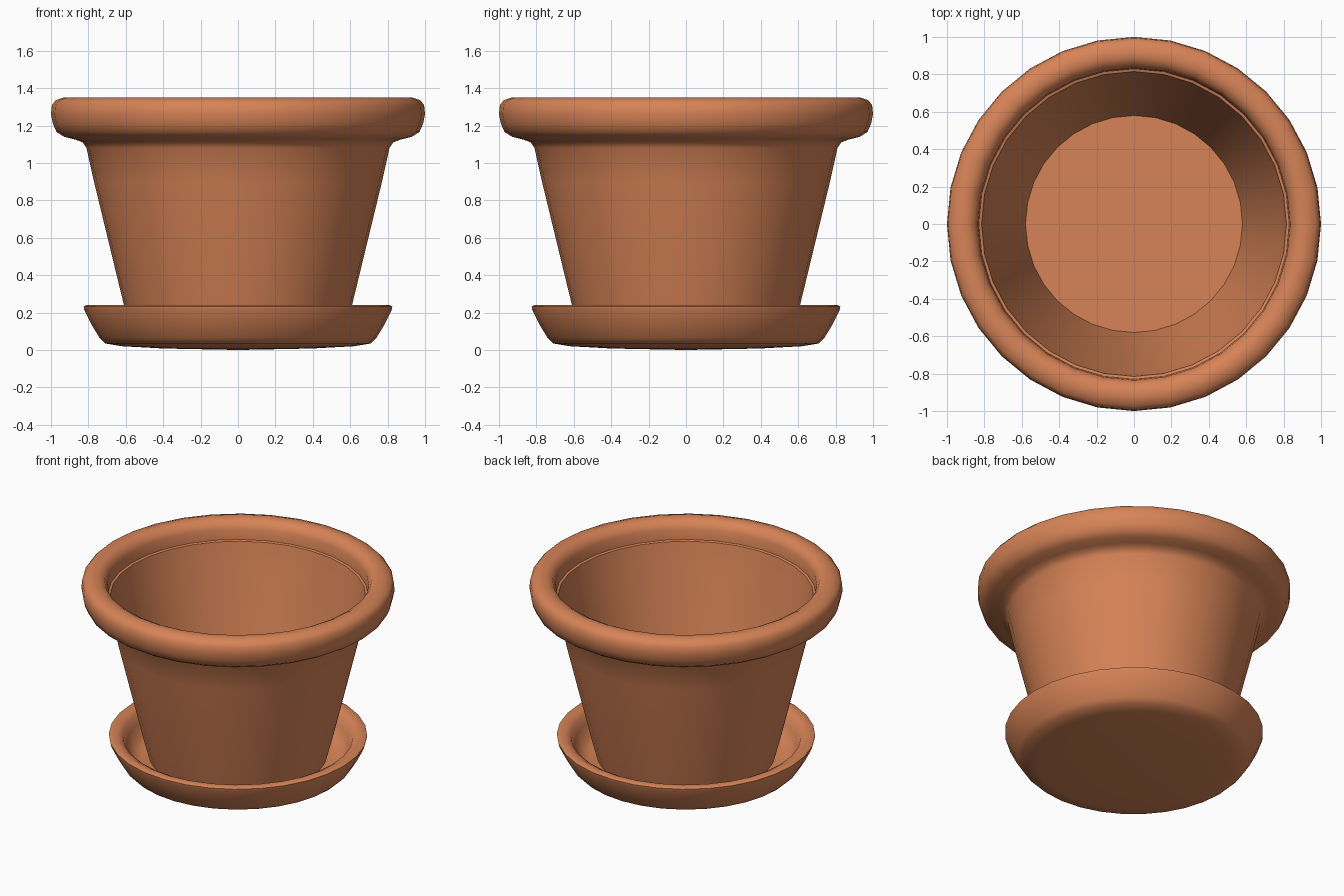
import bpy
import bmesh
import math
from mathutils import Matrix, Vector

cube = bpy.data.objects.get("Cube")
if cube:
    bpy.data.objects.remove(cube, do_unlink=True)

SIDES = 32

terracotta = bpy.data.materials.new("terracotta")
terracotta.use_nodes = True
colour = (0.68, 0.23, 0.095, 1)
terracotta.diffuse_color = colour
terracotta.node_tree.nodes["Principled BSDF"].inputs["Base Color"].default_value = colour


def lathe(name, profile):
    """Spin a (radius, height) profile around the z axis."""
    bm = bmesh.new()
    verts = [bm.verts.new((r, 0, z)) for r, z in profile]
    edges = [bm.edges.new(pair) for pair in zip(verts, verts[1:])]
    bmesh.ops.spin(bm, geom=verts + edges, cent=(0, 0, 0), axis=(0, 0, 1),
                   angle=math.tau, steps=SIDES, use_merge=True)
    bmesh.ops.remove_doubles(bm, verts=bm.verts, dist=0.0005)
    bmesh.ops.recalc_face_normals(bm, faces=bm.faces)
    mesh = bpy.data.meshes.new(name)
    bm.to_mesh(mesh)
    bm.free()
    mesh.materials.append(terracotta)
    obj = bpy.data.objects.new(name, mesh)
    bpy.context.collection.objects.link(obj)
    bpy.ops.object.select_all(action="DESELECT")
    obj.select_set(True)
    bpy.context.view_layer.objects.active = obj
    bpy.ops.object.shade_smooth_by_angle(angle=math.radians(50))
    return obj


# Pot: underside, tapered wall, rounded rim, inner ledge, inner wall and floor
lathe("pot", [
    (0, 0.09), (0.57, 0.09), (0.61, 0.24), (0.77, 0.9), (0.81, 1.08),
    (0.83, 1.11), (0.87, 1.125), (0.93, 1.14), (0.97, 1.165), (0.99, 1.21),
    (1.0, 1.26), (0.995, 1.31), (0.975, 1.335), (0.93, 1.35), (0.89, 1.348),
    (0.855, 1.33), (0.835, 1.29), (0.83, 1.22), (0.815, 1.215),
    (0.79, 1.08), (0.58, 0.19), (0, 0.19),
])

# Saucer: shallow curved underside, flared wall and rounded lip
lathe("saucer", [
    (0, 0), (0.4, 0.008), (0.62, 0.02), (0.71, 0.035), (0.74, 0.065),
    (0.78, 0.13), (0.822, 0.215), (0.825, 0.232), (0.81, 0.24),
    (0.77, 0.238), (0.735, 0.22), (0.71, 0.16), (0.67, 0.09),
    (0.62, 0.07), (0, 0.07),
])
